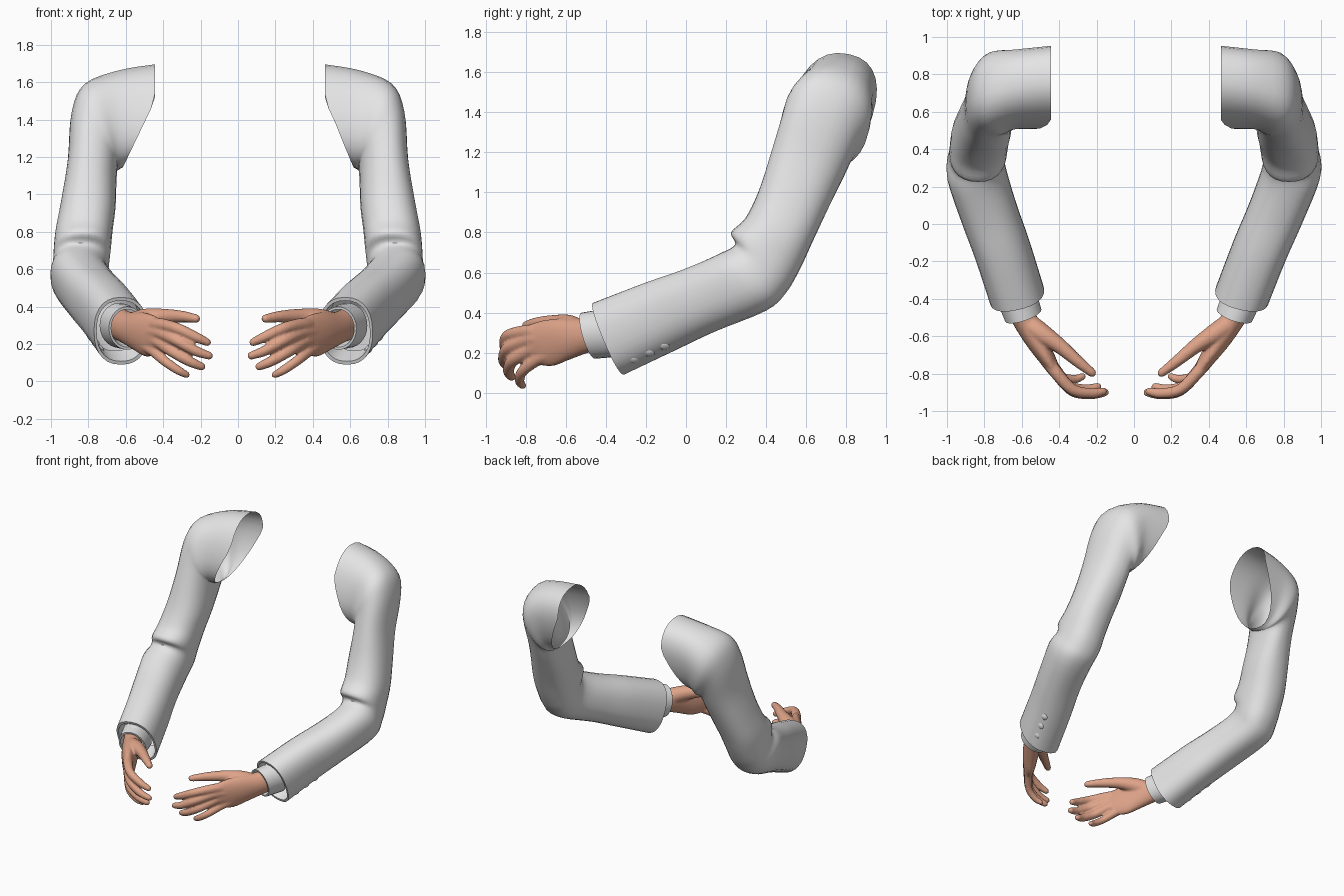
import bpy, bmesh, math
from mathutils import Vector, Matrix

if "Cube" in bpy.data.objects:
    bpy.data.objects.remove(bpy.data.objects["Cube"])


def material(name, rgb):
    m = bpy.data.materials.new(name)
    m.diffuse_color = (*rgb, 1)
    m.use_nodes = True
    m.node_tree.nodes["Principled BSDF"].inputs["Base Color"].default_value = m.diffuse_color
    return m


CLOTH = material("pale_grey_cloth", (0.78, 0.78, 0.78))
SKIN = material("skin", (0.74, 0.37, 0.25))


def ring(c, u, v, n=28, power=1.0):
    """Closed cross-section spanned by half-axes u and v."""
    def p(t):
        return math.copysign(abs(t) ** power, t)
    return [c + u * p(math.cos(a)) + v * p(math.sin(a))
            for a in (2 * math.pi * i / n for i in range(n))]


def outline_ring(xo, xi, yf, zf, yb, zb, uy, uz, power=0.85):
    """Ring from outer/inner x and the front/back points in y-z."""
    c = Vector(((xo + xi) / 2, (yf + yb) / 2, (zf + zb) / 2))
    u = Vector(((xo - xi) / 2, uy, uz))
    v = Vector((0, (yf - yb) / 2, (zf - zb) / 2))
    return ring(c, u, v, power=power)


def spline(items, steps):
    """Catmull-Rom through a list of point lists."""
    out = []
    last = len(items) - 1
    for i in range(last):
        quad = [items[max(0, min(last, i + k))] for k in (-1, 0, 1, 2)]
        for s in range(steps):
            t = s / steps
            out.append([0.5 * (2 * b + (c - a) * t + (2 * a - 5 * b + 4 * c - d) * t * t
                               + (3 * b - a - 3 * c + d) * t ** 3)
                        for a, b, c, d in zip(*quad)])
    out.append(items[-1])
    return out


def shrink(r, k, shift=Vector()):
    c = sum(r, Vector()) / len(r)
    return [c + (p - c) * k + shift for p in r]


def loft(bm, rings, cap=False):
    rows = [[bm.verts.new(p) for p in r] for r in rings]
    n = len(rows[0])
    for a, b in zip(rows, rows[1:]):
        for i in range(n):
            j = (i + 1) % n
            bm.faces.new((a[i], a[j], b[j], b[i]))
    if cap:
        bm.faces.new(rows[0][::-1])
        bm.faces.new(rows[-1])


def tube(bm, points, radii):
    """Tapered finger with a rounded tip."""
    path = [q[0] for q in spline([[Vector(p)] for p in points], 5)]
    rad = [q[0] for q in spline([[r] for r in radii], 5)]
    rings = []
    for i, p in enumerate(path):
        d = (path[min(i + 1, len(path) - 1)] - path[max(i - 1, 0)]).normalized()
        u = d.cross(Vector((0, 0, 1))).normalized()
        v = u.cross(d)
        rings.append(ring(p, u * rad[i], v * rad[i], 14))
    for a in (30, 60, 80):
        a = math.radians(a)
        o = d * rad[-1] * math.sin(a)
        rings.append(shrink(rings[len(path) - 1], math.cos(a), o))
    loft(bm, rings, True)


def finish(bm, name, side, mat, sharp=40):
    """Place the part on its side; the right forearm turns slightly inward."""
    for v in bm.verts:
        x, y, z = v.co
        if side > 0:
            x -= 0.07 * max(0, 0.3 - y)
            x += 0.02 * max(0, min(1, (z - 1.1) / 0.3)) * max(0, min(1, (0.9 - x) / 0.4))
        v.co.x = x * side
    bmesh.ops.recalc_face_normals(bm, faces=bm.faces)
    me = bpy.data.meshes.new(name)
    bm.to_mesh(me)
    bm.free()
    me.materials.append(mat)
    me.shade_smooth()
    me.set_sharp_from_angle(angle=math.radians(sharp))
    ob = bpy.data.objects.new(name, me)
    bpy.context.collection.objects.link(ob)
    return ob


# outer x, inner x, front y z, back y z, sideways tilt y z
SLEEVE = [
    (0.445, 0.445, 0.53, 1.46, 0.93, 1.38, 0.08, 0.27),
    (0.64, 0.63, 0.52, 1.43, 0.92, 1.37, 0.06, 0.26),
    (0.82, 0.64, 0.49, 1.42, 0.91, 1.30, 0.05, 0.22),
    (0.89, 0.645, 0.47, 1.35, 0.85, 1.22, 0.03, 0.15),
    (0.91, 0.65, 0.42, 1.18, 0.78, 1.07, 0.0, 0.06),
    (0.945, 0.655, 0.36, 1.0, 0.70, 0.90, 0.0, 0.02),
    (0.975, 0.67, 0.295, 0.87, 0.63, 0.75, 0.0, 0.0),
    (0.985, 0.68, 0.225, 0.80, 0.57, 0.62, 0.0, 0.0),
    (0.99, 0.69, 0.245, 0.74, 0.50, 0.50, -0.01, 0.0),
    (1.0, 0.69, 0.17, 0.695, 0.40, 0.41, -0.02, 0.0),
    (0.925, 0.63, 0.0, 0.62, 0.13, 0.30, -0.04, 0.0),
    (0.85, 0.56, -0.2, 0.55, -0.07, 0.205, -0.04, 0.0),
    (0.77, 0.48, -0.46, 0.45, -0.31, 0.09, -0.03, 0.0),
]
ALONG = Vector((-0.27, -0.87, -0.41)).normalized()   # forearm direction

FINGERS = {
    "index": [(.46, -.73, .30), (.42, -.79, .305), (.33, -.885, .285), (.23, -.905, .24), (.165, -.895, .21)],
    "middle": [(.47, -.73, .265), (.42, -.79, .262), (.33, -.89, .22), (.23, -.91, .165), (.155, -.9, .138)],
    "ring": [(.48, -.71, .225), (.43, -.77, .215), (.35, -.865, .16), (.26, -.885, .108), (.195, -.87, .08)],
    "little": [(.50, -.68, .19), (.455, -.74, .165), (.39, -.815, .108), (.32, -.83, .06), (.275, -.815, .036)],
}


def build_arm(side, label):
    # jacket sleeve, with the armhole slanting out to the armpit
    rings = [outline_ring(*row) for row in SLEEVE]
    for p in rings[0]:
        p.x = 0.445 + max(0, 1.5 - p.z) * 0.48
    skin = spline(rings, 4)
    skin += [shrink(skin[-1], 0.9), shrink(skin[-1], 0.86, ALONG * -0.12)]
    bm = bmesh.new()
    loft(bm, skin)
    finish(bm, label + "_sleeve", side, CLOTH)

    # shirt cuff
    back = outline_ring(0.74, 0.53, -0.40, 0.42, -0.33, 0.18, -0.03, 0, 1)
    end = outline_ring(0.69, 0.495, -0.52, 0.40, -0.455, 0.17, -0.03, 0, 1)
    bm = bmesh.new()
    loft(bm, [back, end, shrink(end, 0.88), shrink(end, 0.84, ALONG * -0.08)])
    finish(bm, label + "_shirt_cuff", side, CLOTH)

    # domed sleeve buttons
    for k, t in enumerate((0.05, 0.35, 0.66)):
        pos = Vector((0.79 - 0.08 * t, -0.094 - 0.25 * t, 0.245 - 0.11 * t))
        out = Vector((0.75, 0.1, -0.55)).normalized()
        bm = bmesh.new()
        bmesh.ops.create_uvsphere(bm, u_segments=16, v_segments=8, radius=0.03)
        rot = out.to_track_quat('Z', 'Y').to_matrix().to_4x4()
        bm.transform(Matrix.Translation(pos) @ rot @ Matrix.Diagonal((1, 1, 0.6, 1)))
        finish(bm, f"{label}_button_{k + 1}", side, CLOTH)

    # hand: palm, four fingers and thumb fused together
    bm = bmesh.new()
    palm = []
    for c, h, w in (((.64, -.40, .31), .085, .07), ((.59, -.50, .287), .088, .068),
                    ((.53, -.61, .268), .108, .060), ((.475, -.70, .245), .118, .048),
                    ((.425, -.78, .235), .098, .032)):
        palm.append(ring(Vector(c), Vector((0.85, -0.5, -0.1)) * w,
                         Vector((-0.12, -0.28, 0.95)) * h, 24))
    loft(bm, spline(palm, 4), True)
    for name, pts in FINGERS.items():
        k = 0.86 if name == "little" else 1
        tube(bm, pts, [r * k for r in (0.034, 0.035, 0.031, 0.028, 0.022)])
    tube(bm, [(.56, -.54, .31), (.49, -.59, .335), (.40, -.65, .348), (.30, -.735, .347), (.225, -.795, .336)],
         [0.06, 0.056, 0.042, 0.032, 0.024])
    hand = finish(bm, label + "_hand", side, SKIN)
    fuse = hand.modifiers.new("fuse", 'REMESH')
    fuse.mode = 'VOXEL'
    fuse.voxel_size = 0.008
    fuse.use_smooth_shade = True
    soft = hand.modifiers.new("soften", 'SMOOTH')
    soft.factor = 0.5
    soft.iterations = 5


build_arm(1, "right")
build_arm(-1, "left")
